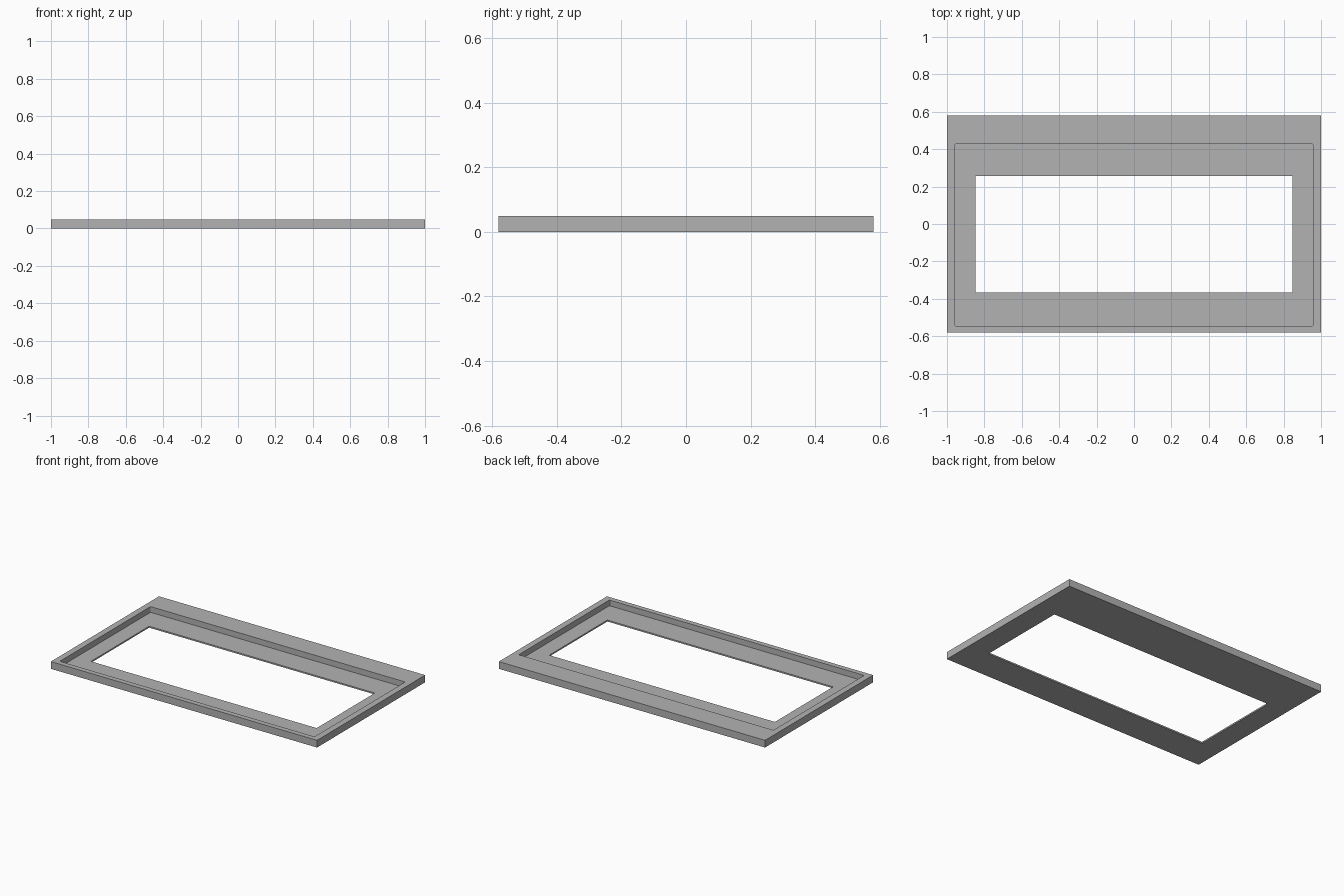
import bpy
import bmesh

old = bpy.data.objects.get("Cube")
if old:
    bpy.data.objects.remove(old, do_unlink=True)

grey = bpy.data.materials.new("plain grey")
grey.use_nodes = True
colour = (0.45, 0.45, 0.45, 1)
grey.diffuse_color = colour
grey.node_tree.nodes["Principled BSDF"].inputs["Base Color"].default_value = colour


def box(name, low, high, corner=0):
    """Axis-aligned box between two points, with optionally rounded upright edges."""
    bm = bmesh.new()
    bmesh.ops.create_cube(bm, size=1)
    for v in bm.verts:
        v.co = [l if c < 0 else h for c, l, h in zip(v.co, low, high)]
    if corner:
        upright = [e for e in bm.edges
                   if abs(e.verts[0].co.z - e.verts[1].co.z) > 0.01]
        bmesh.ops.bevel(bm, geom=upright, offset=corner, segments=3,
                        profile=0.5, affect='EDGES')
    mesh = bpy.data.meshes.new(name)
    bm.to_mesh(mesh)
    bm.free()
    mesh.materials.append(grey)
    obj = bpy.data.objects.new(name, mesh)
    bpy.context.collection.objects.link(obj)
    return obj


def cut(target, cutter):
    mod = target.modifiers.new(cutter.name, 'BOOLEAN')
    mod.operation = 'DIFFERENCE'
    mod.solver = 'EXACT'
    mod.object = cutter
    cutter.hide_render = True
    cutter.hide_set(True)


# Flat bezel with a wide rear border
frame = box("bezel_frame", (-1, -0.58, 0), (1, 0.58, 0.049))

# Shallow panel recess and the window through its floor
cut(frame, box("recess_cutter", (-0.957, -0.545, 0.01), (0.957, 0.428, 0.1), 0.006))
cut(frame, box("window_cutter", (-0.848, -0.367, -0.1), (0.848, 0.257, 0.2)))

# Bake the cuts and remove the cutters
bpy.context.view_layer.update()
graph = bpy.context.evaluated_depsgraph_get()
baked = bpy.data.meshes.new_from_object(frame.evaluated_get(graph))
cutters = [m.object for m in frame.modifiers]
frame.modifiers.clear()
frame.data = baked
for c in cutters:
    bpy.data.objects.remove(c, do_unlink=True)
